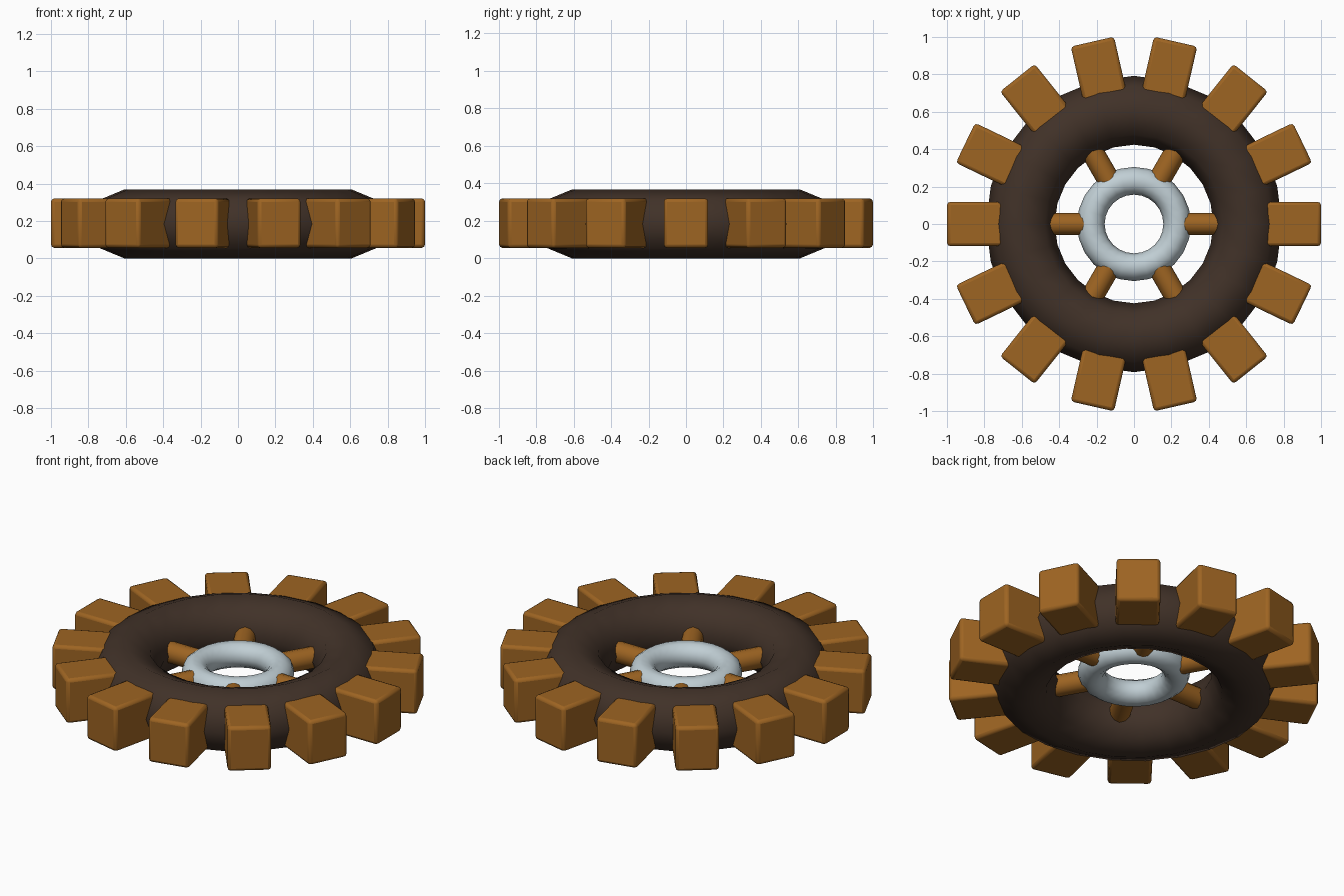
import bpy, math

if "Cube" in bpy.data.objects:
    bpy.data.objects.remove(bpy.data.objects["Cube"])

Z = 0.184  # mid height of the wheel


def material(name, rgb):
    m = bpy.data.materials.new(name)
    m.diffuse_color = (*rgb, 1)
    m.use_nodes = True
    m.node_tree.nodes["Principled BSDF"].inputs["Base Color"].default_value = m.diffuse_color
    return m


orange = material("orange_brown", (0.34, 0.128, 0.016))
dark = material("dark_brown", (0.052, 0.031, 0.021))
steel = material("pale_steel", (0.53, 0.62, 0.66))


def finish(name, mat, angle):
    ob = bpy.context.object
    ob.name = name
    ob.data.materials.append(mat)
    bpy.ops.object.shade_smooth_by_angle(angle=math.radians(angle))
    return ob


def ring(name, mat, major, minor, segs, sides):
    bpy.ops.mesh.primitive_torus_add(major_radius=major, minor_radius=minor,
                                     major_segments=segs, minor_segments=sides,
                                     location=(0, 0, Z))
    return finish(name, mat, 80)


# Thick dark rim and pale hub
ring("rim", dark, 0.608, 0.184, 24, 8)
ring("hub", steel, 0.231, 0.074, 24, 10)

# Six round spokes between hub and rim
for i in range(6):
    a = i * math.tau / 6
    bpy.ops.mesh.primitive_cylinder_add(vertices=12, radius=0.06, depth=0.28,
                                        location=(0.36 * math.cos(a), 0.36 * math.sin(a), Z),
                                        rotation=(0, math.pi / 2, a))
    finish(f"spoke_{i + 1}", orange, 40)

# Fourteen bevelled blocks around the rim
for i in range(14):
    a = i * math.tau / 14
    bpy.ops.mesh.primitive_cube_add(size=1, location=(0.85 * math.cos(a), 0.85 * math.sin(a), Z + 0.004),
                                    rotation=(0, 0, a))
    ob = bpy.context.object
    ob.scale = (0.30, 0.237, 0.264)
    bpy.ops.object.transform_apply(location=False, rotation=False, scale=True)
    ob = finish(f"tooth_{i + 1}", orange, 30)
    bev = ob.modifiers.new("bevel", 'BEVEL')
    bev.width = 0.018
    bev.segments = 2
